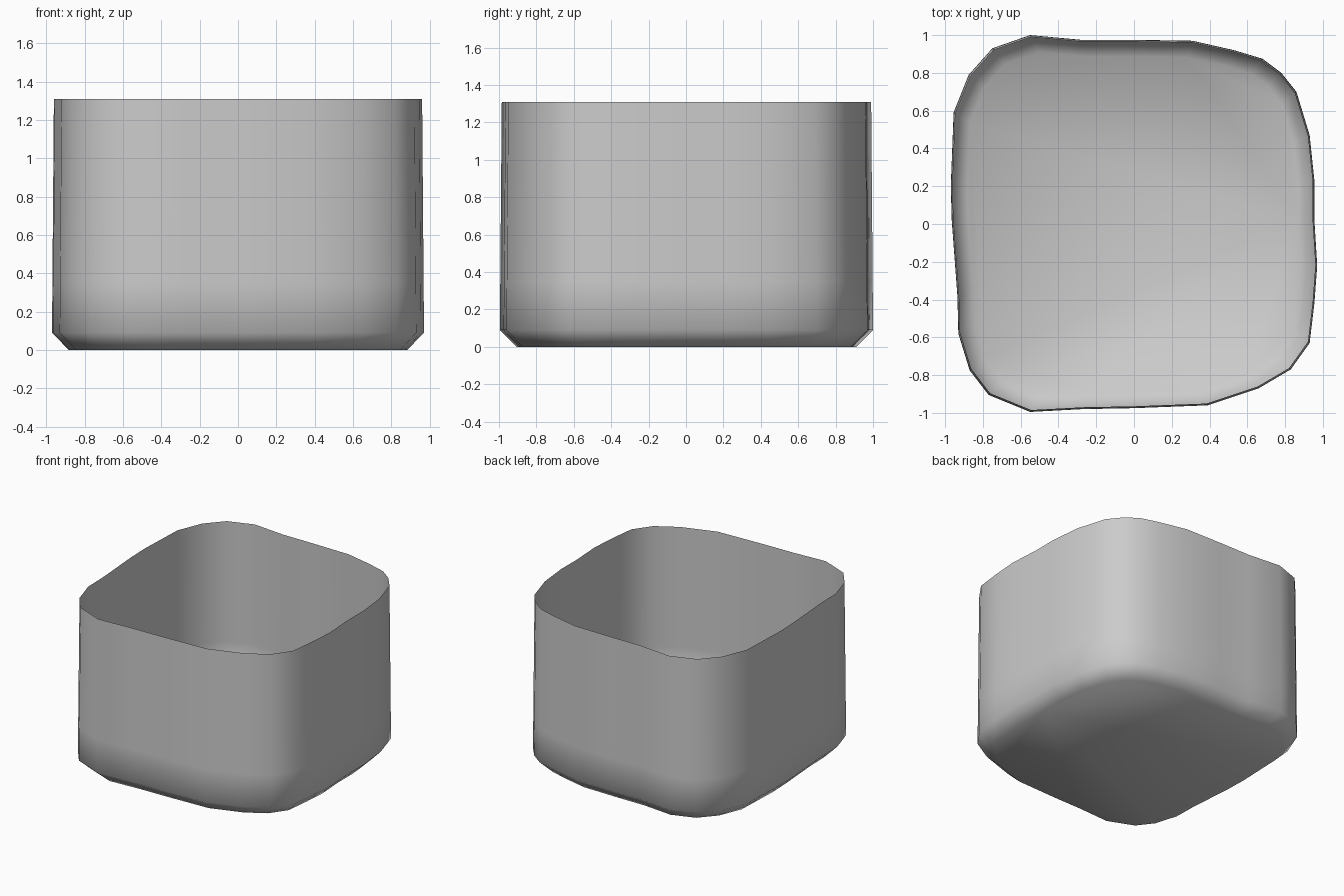
import bpy
import bmesh

cube = bpy.data.objects.get("Cube")
if cube:
    bpy.data.objects.remove(cube, do_unlink=True)

# Plain grey material
grey = bpy.data.materials.new("plain grey")
grey.use_nodes = True
colour = (0.6, 0.6, 0.6, 1)
grey.diffuse_color = colour
grey.node_tree.nodes["Principled BSDF"].inputs["Base Color"].default_value = colour

# Uneven rounded-square outline, clockwise from the back right corner
outline = [
    (-.55, 1), (-.28, .975), (0, .975), (.31, .97), (.53, .92), (.68, .875),
    (.78, .8), (.86, .7), (.93, .47), (.955, .23), (.955, .02), (.97, -.22),
    (.955, -.42), (.93, -.63), (.83, -.77), (.66, -.87), (.39, -.96),
    (0, -.975), (-.27, -.98), (-.55, -.995), (-.77, -.905), (-.87, -.775),
    (-.93, -.58), (-.935, -.38), (-.965, .02), (-.97, .2), (-.955, .59),
    (-.875, .79), (-.75, .93),
]

# Height and outline scale of each ring, from the base to the open rim
levels = [(0, .91), (.09, 1), (.35, .998), (1.31, .99)]


def build_open_tub(name):
    bm = bmesh.new()
    rings = [[bm.verts.new((x * s, y * s, z)) for x, y in outline]
             for z, s in levels]
    # Flat floor
    bm.faces.new(rings[0])
    # Chamfer and thin walls
    for low, high in zip(rings, rings[1:]):
        for i in range(len(outline)):
            j = (i + 1) % len(outline)
            bm.faces.new((low[j], low[i], high[i], high[j]))
    for face in bm.faces:
        face.smooth = True
    mesh = bpy.data.meshes.new(name)
    bm.to_mesh(mesh)
    bm.free()
    mesh.materials.append(grey)
    tub = bpy.data.objects.new(name, mesh)
    bpy.context.collection.objects.link(tub)
    return tub


build_open_tub("open_tub")
